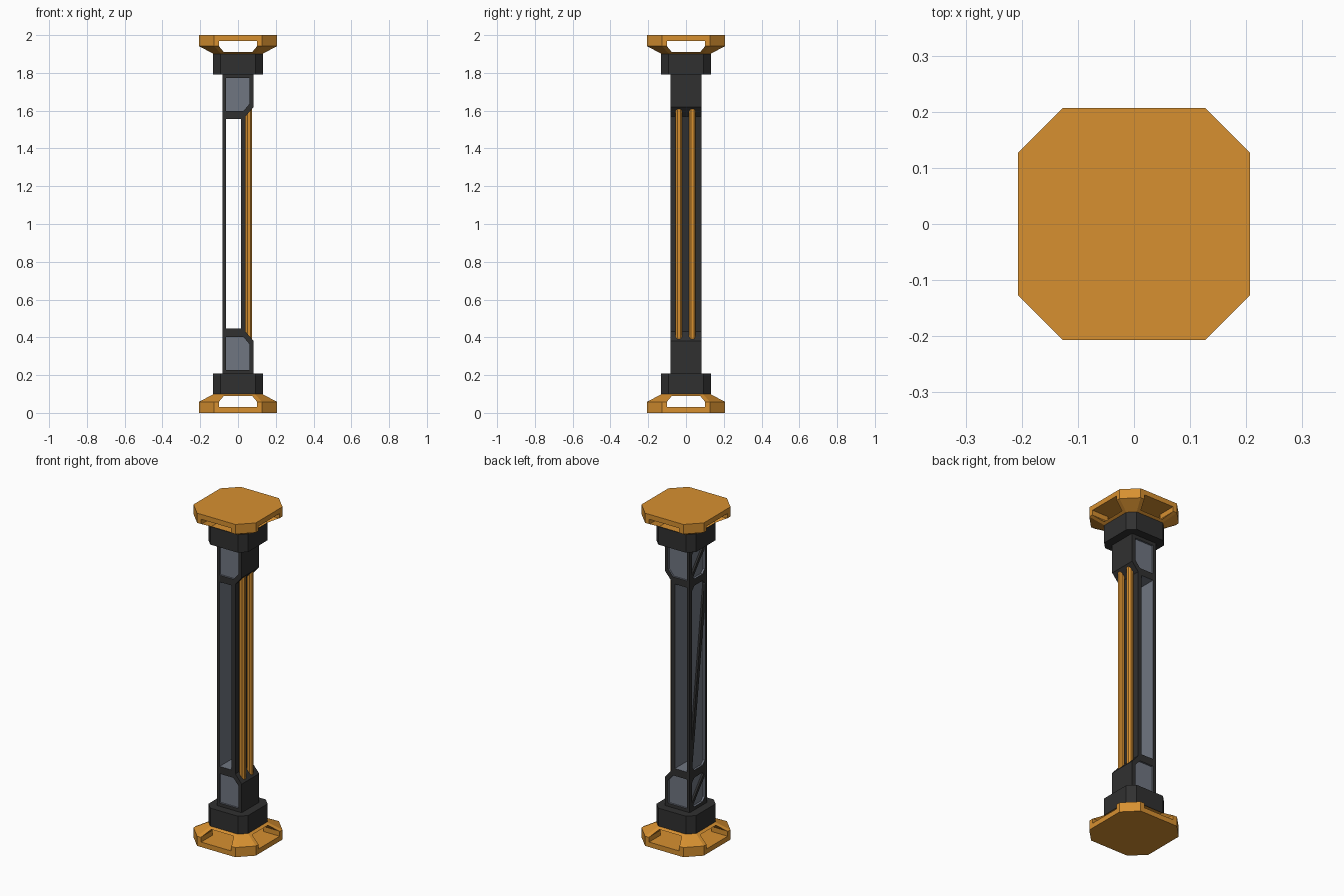
import bpy, bmesh
from mathutils import Vector

if "Cube" in bpy.data.objects:
    bpy.data.objects.remove(bpy.data.objects["Cube"])


def material(name, rgb):
    m = bpy.data.materials.new(name)
    m.diffuse_color = (*rgb, 1)
    m.use_nodes = True
    m.node_tree.nodes["Principled BSDF"].inputs["Base Color"].default_value = m.diffuse_color
    return m


ORANGE = material("warm_orange", (0.68, 0.28, 0.03))
DARK = material("charcoal", (0.03, 0.03, 0.03))
GREY = material("slate_grey", (0.16, 0.18, 0.22))


def place(axis, u, v, t):
    return Vector({'x': (t, u, v), 'y': (u, t, v), 'z': (u, v, t)}[axis])


def prisms(name, parts, mats, mi=0, top=1.0, flip=False):
    """One mesh of extruded outlines: (points, axis, start, end); top scales the far end."""
    bm = bmesh.new()
    for pts, axis, a, b, *end in parts:
        far = end[0] if end else pts
        lo = [bm.verts.new(place(axis, u, v, a)) for u, v in pts]
        hi = [bm.verts.new(place(axis, u, v, b)) for u, v in far]
        bm.faces.new(lo)
        bm.faces.new(hi)
        n = len(lo)
        for i in range(n):
            bm.faces.new((lo[i], lo[(i + 1) % n], hi[(i + 1) % n], hi[i]))
    if flip:
        for v in bm.verts:
            v.co.z = 2 - v.co.z
    bmesh.ops.recalc_face_normals(bm, faces=bm.faces)
    for f in bm.faces:
        f.material_index = mi
    me = bpy.data.meshes.new(name)
    bm.to_mesh(me)
    bm.free()
    for m in mats:
        me.materials.append(m)
    ob = bpy.data.objects.new(name, me)
    bpy.context.collection.objects.link(ob)
    return ob


def cut(ob, cutter):
    cutter.hide_render = True
    mod = ob.modifiers.new("cut", 'BOOLEAN')
    mod.operation, mod.solver, mod.object = 'DIFFERENCE', 'EXACT', cutter
    bpy.context.view_layer.objects.active = ob
    bpy.ops.object.modifier_apply(modifier=mod.name)
    bpy.data.objects.remove(cutter)


def octagon(h, c):
    return [(h, -c), (h, c), (c, h), (-c, h), (-h, c), (-h, -c), (-c, -h), (c, -h)]


def chamfered(w, z0, z1, c):
    return [(-w + c, z0), (w - c, z0), (w, z0 + c), (w, z1 - c),
            (w - c, z1), (-w + c, z1), (-w, z1 - c), (-w, z0 + c)]


def mirrored(pts):
    return [(u, 2 - v) for u, v in pts]


# End caps with openings on four sides, and dark collars
window = [(-0.1, 0.03), (0.1, 0.03), (0.1, 0.06), (0.075, 0.09), (-0.075, 0.09), (-0.1, 0.06)]
for label, flip in (("bottom", False), ("top", True)):
    wide, narrow = octagon(0.207, 0.127), octagon(0.125, 0.088)
    cap = prisms(label + "_cap", [(wide, 'z', 0, 0.058)], [ORANGE], flip=flip)
    slope = prisms("slope", [(wide, 'z', 0.058, 0.102, narrow)], [ORANGE], flip=flip)
    mod = cap.modifiers.new("join", 'BOOLEAN')
    mod.operation, mod.solver, mod.object = 'UNION', 'EXACT', slope
    bpy.context.view_layer.objects.active = cap
    bpy.ops.object.modifier_apply(modifier=mod.name)
    bpy.data.objects.remove(slope)
    for axis in 'xy':
        cut(cap, prisms("cap_cutter", [(window, axis, -0.3, 0.3)], [ORANGE], flip=flip))
    prisms(label + "_collar", [(octagon(0.132, 0.092), 'z', 0.1, 0.208)], [DARK], flip=flip)
    # dark plate seen inside the cap
    prisms(label + "_collar_plate", [(octagon(0.1, 0.075), 'z', 0.0885, 0.1)], [DARK], flip=flip)

# Column: side outline with a long notch on the right
W = 0.083
lower = [(-W, 0.2), (W, 0.2), (W, 0.38), (0.04, 0.43)]
column = prisms("column", [(lower + mirrored(lower)[::-1], 'y', -W, W)], [DARK, GREY])

# Column openings: long tunnel, shallow end panels, left face recesses
panel = [(-0.064, 0.228), (0.06, 0.228), (0.06, 0.365), (0.028, 0.403), (-0.064, 0.403)]
cuts = [([(-0.064, 0.447), (0.016, 0.447), (0.016, 1.556), (-0.064, 1.556)], 'y', -0.2, 0.2)]
for p in (panel, mirrored(panel)):
    cuts += [(p, 'y', -0.2, -W + 0.01), (p, 'y', W - 0.01, 0.2)]
spans = [(0.228, 0.403), (0.447, 1.556), (1.597, 1.772)]
for z0, z1 in spans:
    cuts.append((chamfered(0.06, z0, z1, 0.022), 'x', -0.2, -W + 0.012))
cut(column, prisms("column_cutter", cuts, [DARK, GREY], mi=1))

# Diagonal braces across the left face recesses
braces = []
for z0, z1 in spans:
    t = 0.03 if z1 - z0 < 0.5 else 0.17
    braces.append(([(0.06, z0), (0.06, z0 + t), (-0.06, z1), (-0.06, z1 - t)],
                   'x', -W + 0.001, -W + 0.013))
prisms("diagonal_braces", braces, [DARK])

# Two orange rods lying in the notch
for label, y in (("front", -0.038), ("back", 0.034)):
    pts = [(0.057 + u, y + v) for u, v in octagon(0.017, 0.008)]
    prisms(label + "_rod", [(pts, 'z', 0.39, 1.615)], [ORANGE])
